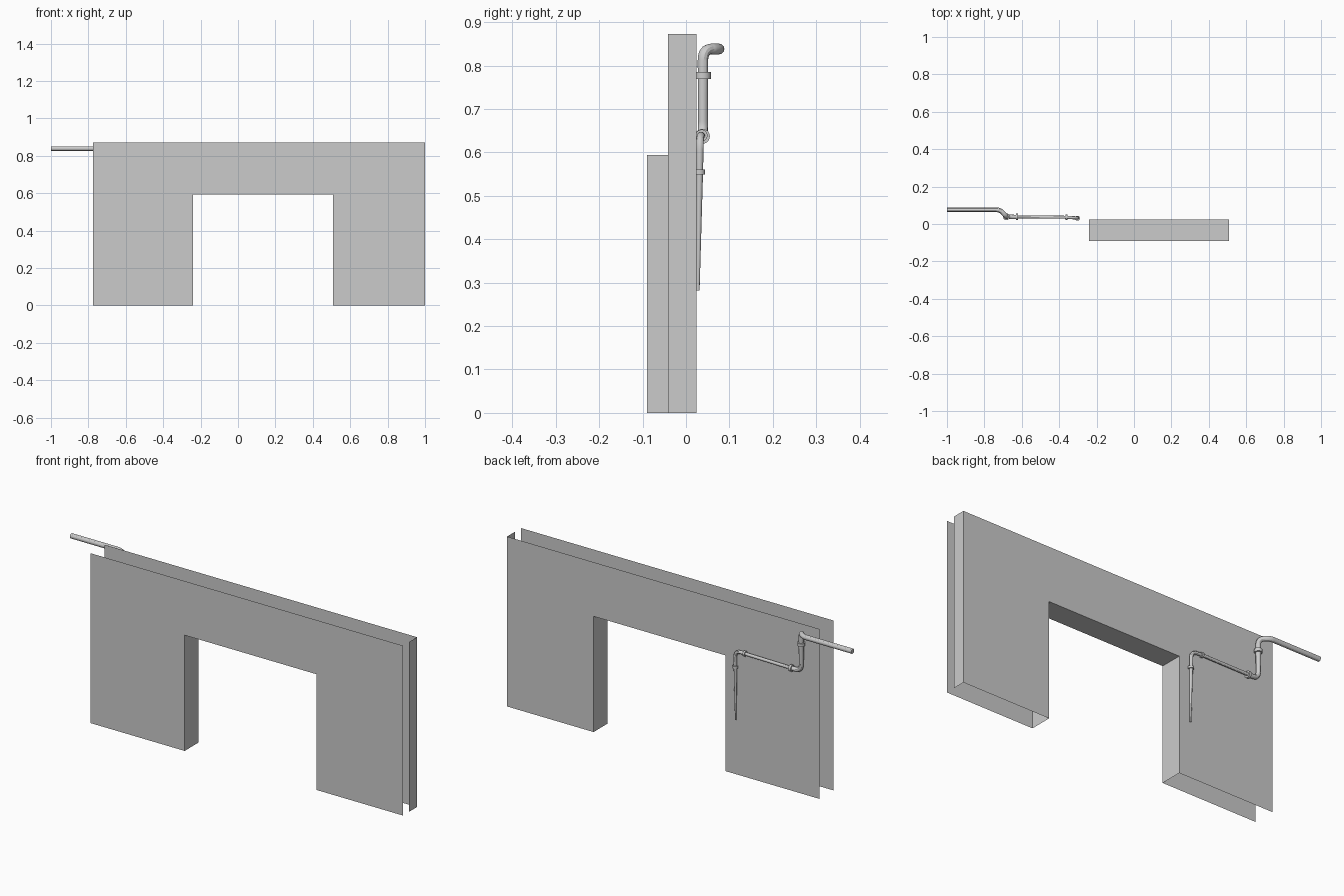
import bpy
from mathutils import Vector

if "Cube" in bpy.data.objects:
    bpy.data.objects.remove(bpy.data.objects["Cube"])

FRONT, BACK, END = -0.09, 0.024, -0.042
LEFT, RIGHT, TOP = -0.775, 1.0, 0.872
OPEN_L, OPEN_R, OPEN_TOP = -0.24, 0.508, 0.594


def add_mesh(name, verts, faces):
    mesh = bpy.data.meshes.new(name)
    mesh.from_pydata(verts, [], faces)
    obj = bpy.data.objects.new(name, mesh)
    bpy.context.collection.objects.link(obj)
    return obj


# Wall shell: front and back sheets around an opening (open at top, bottom and left)
outline = [(LEFT, 0), (OPEN_L, 0), (OPEN_L, OPEN_TOP), (OPEN_R, OPEN_TOP),
           (OPEN_R, 0), (RIGHT, 0), (RIGHT, TOP), (LEFT, TOP)]
n = len(outline)
verts = [(x, y, z) for y in (FRONT, BACK) for x, z in outline]
faces = [list(range(n)), list(range(2 * n - 1, n - 1, -1))]
faces += [(i, i + n, i + n + 1, i + 1) for i in (1, 2, 3)]  # opening reveals
add_mesh("wall_shell", verts, faces)

# Right end return, attached to the back sheet only
add_mesh("wall_end_return",
         [(RIGHT, END, 0), (RIGHT, BACK, 0), (RIGHT, BACK, TOP), (RIGHT, END, TOP)],
         [(0, 1, 2, 3)])


def smooth(obj):
    bpy.ops.object.select_all(action='DESELECT')
    obj.select_set(True)
    bpy.context.view_layer.objects.active = obj
    bpy.ops.object.shade_smooth_by_angle()


def rounded(path, steps=8):
    """Replace each corner (x, y, z, radius, cut) by a smooth bend."""
    out = []
    for i, (x, y, z, r, cut) in enumerate(path):
        p = Vector((x, y, z))
        if cut == 0:
            out.append((p, r))
            continue
        a = p + (Vector(path[i - 1][:3]) - p).normalized() * cut
        b = p + (Vector(path[i + 1][:3]) - p).normalized() * cut
        for k in range(steps + 1):
            t = k / steps
            out.append((a * (1 - t) ** 2 + p * (1.5 * t * (1 - t) + 0.5 * t * (1 - t)) + b * t ** 2, r))
    return out


def pipe(name, path):
    pts = rounded(path)
    curve = bpy.data.curves.new(name, 'CURVE')
    curve.dimensions = '3D'
    curve.bevel_depth = 1.0
    curve.bevel_resolution = 4
    curve.use_fill_caps = True
    spline = curve.splines.new('POLY')
    spline.points.add(len(pts) - 1)
    for sp, (p, r) in zip(spline.points, pts):
        sp.co = (*p, 1)
        sp.radius = r
    obj = bpy.data.objects.new(name, curve)
    bpy.context.collection.objects.link(obj)
    bpy.ops.object.select_all(action='DESELECT')
    obj.select_set(True)
    bpy.context.view_layer.objects.active = obj
    bpy.ops.object.convert(target='MESH')
    smooth(bpy.context.object)


def collar(name, loc, radius, depth, along_x=False):
    bpy.ops.mesh.primitive_cylinder_add(vertices=20, radius=radius, depth=depth, location=loc,
                                        rotation=(0, 1.5707963 if along_x else 0, 0))
    bpy.context.object.name = name
    smooth(bpy.context.object)


# Wide pipe: runs in from the left, turns to the wall, drops and elbows inwards
pipe("wide_pipe", [
    (-1.0, 0.076, 0.838, 0.0125, 0),
    (-0.715, 0.076, 0.838, 0.0125, 0.022),
    (-0.682, 0.039, 0.838, 0.0123, 0.027),
    (-0.682, 0.039, 0.637, 0.0115, 0.035),
    (-0.625, 0.038, 0.637, 0.0112, 0)])

# Narrow pipe: runs along the wall, then down to a tapered end
pipe("narrow_pipe", [
    (-0.625, 0.038, 0.637, 0.008, 0),
    (-0.36, 0.036, 0.639, 0.008, 0),
    (-0.302, 0.032, 0.639, 0.0085, 0.035),
    (-0.302, 0.0315, 0.555, 0.0078, 0),
    (-0.302, 0.0275, 0.282, 0.0038, 0)])

# Collars
collar("upper_collar", (-0.682, 0.039, 0.777), 0.0185, 0.016)
collar("elbow_collar", (-0.625, 0.038, 0.637), 0.017, 0.012, True)
collar("run_collar", (-0.36, 0.036, 0.639), 0.0135, 0.01, True)
collar("drop_collar", (-0.302, 0.031, 0.555), 0.013, 0.012)
